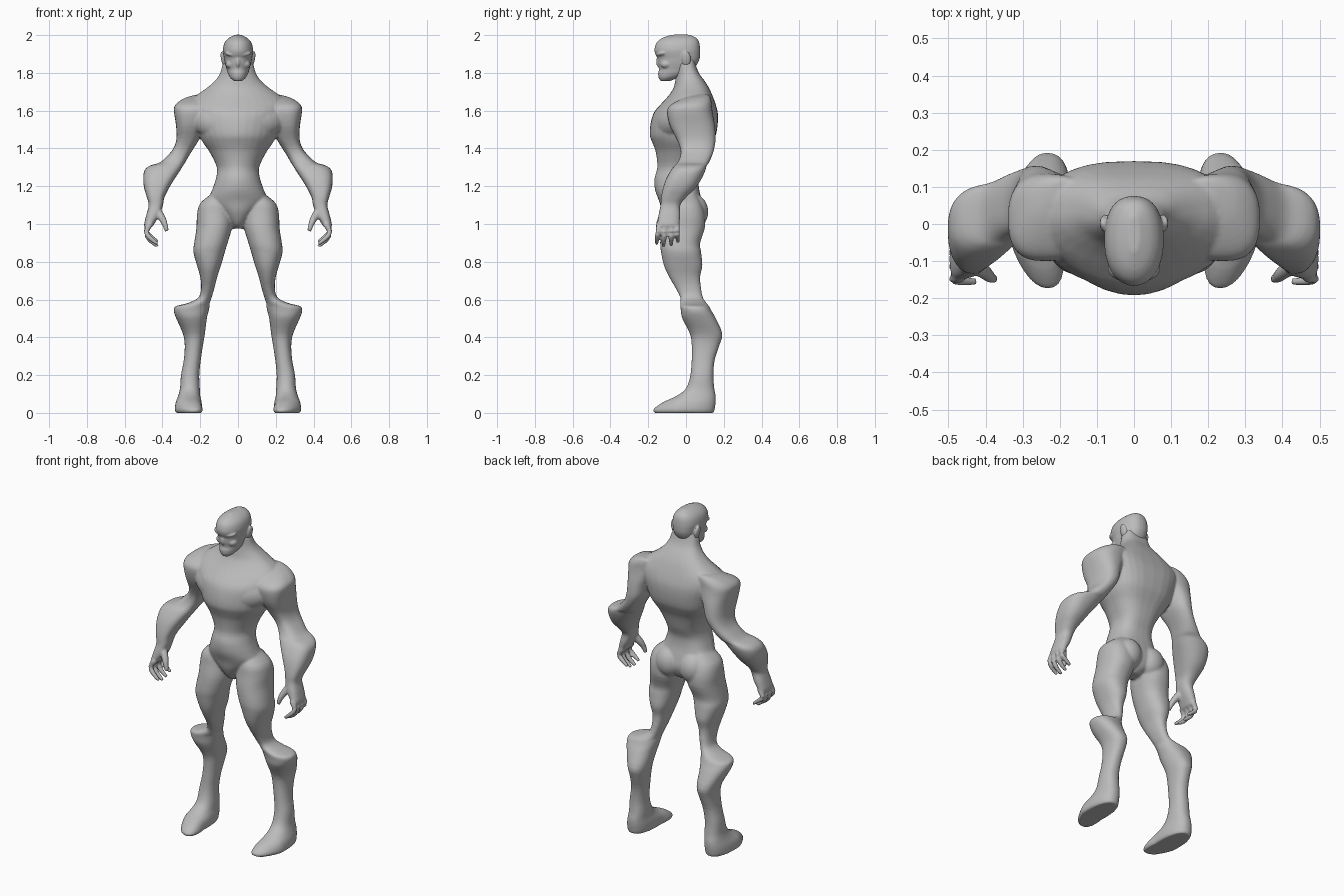
import bpy, bmesh, math
from mathutils import Vector, Matrix

grey = bpy.data.materials.new("plain_grey")
grey.diffuse_color = (0.5, 0.5, 0.5, 1)


def spline(rows, steps):
    """Catmull-Rom through rows of numbers."""
    out = []
    for i in range(len(rows) - 1):
        p0, p1, p2, p3 = (rows[max(i - 1, 0)], rows[i], rows[i + 1],
                          rows[min(i + 2, len(rows) - 1)])
        for k in range(steps):
            t = k / steps
            out.append([0.5 * (2 * b + (c - a) * t + (2 * a - 5 * b + 4 * c - d) * t * t
                               + (3 * b - a - 3 * c + d) * t ** 3)
                        for a, b, c, d in zip(p0, p1, p2, p3)])
    return out + [list(rows[-1])]


def skin(bm, rings):
    """Bridge rings of points and cap both ends."""
    vs = [[bm.verts.new(p) for p in r] for r in rings]
    n = len(vs[0])
    faces = [bm.faces.new(vs[0][::-1]), bm.faces.new(vs[-1])]
    for a, b in zip(vs, vs[1:]):
        for i in range(n):
            j = (i + 1) % n
            faces.append(bm.faces.new((a[i], a[j], b[j], b[i])))
    bmesh.ops.recalc_face_normals(bm, faces=faces)


def loft(bm, rows, side=1, front=2.2, back=2.2, toe_in=0, n=32, steps=3):
    """Level sections: z, x from, x to, y front, y back."""
    rings = []
    for z, x0, x1, y0, y1 in spline(rows, steps):
        ring = []
        for i in range(n):
            a = 2 * math.pi * i / n
            c, s = math.cos(a), math.sin(a)
            e = 2 / (back if s > 0 else front)
            x = (x0 + x1) / 2 + (x1 - x0) / 2 * math.copysign(abs(c) ** e, c)
            y = (y0 + y1) / 2 + (y1 - y0) / 2 * math.copysign(abs(s) ** e, s)
            if z < .12:
                x -= toe_in * max(0, -y - .05)
            ring.append((side * x, y, z))
        rings.append(ring)
    skin(bm, rings)


def tube(bm, rows, side=1, n=12):
    """Round tube along points: x, y, z, radius."""
    pts = spline(rows, 3)
    rings = []
    for i, (x, y, z, r) in enumerate(pts):
        d = Vector(pts[min(i + 1, len(pts) - 1)][:3]) - Vector(pts[max(i - 1, 0)][:3])
        q = d.to_track_quat('Z', 'Y')
        rings.append([Vector((x, y, z)) + q @ Vector((r * math.cos(2 * math.pi * k / n),
                      r * math.sin(2 * math.pi * k / n), 0)) for k in range(n)])
    skin(bm, [[(side * p.x, p.y, p.z) for p in r] for r in rings])


def blob(bm, centre, size, side=1, tilt=0, turn=0):
    c = Vector((centre[0] * side, centre[1], centre[2]))
    m = (Matrix.Translation(c) @ Matrix.Rotation(turn * side, 4, 'Z')
         @ Matrix.Rotation(tilt * side, 4, 'Y') @ Matrix.Diagonal((*size, 1)))
    bmesh.ops.create_uvsphere(bm, u_segments=24, v_segments=14, radius=1, matrix=m)


def finish(bm, name, voxel, passes):
    """Fuse overlapping volumes into one smooth skin."""
    me = bpy.data.meshes.new(name)
    bm.to_mesh(me)
    bm.free()
    me.materials.append(grey)
    ob = bpy.data.objects.new(name, me)
    bpy.context.collection.objects.link(ob)
    r = ob.modifiers.new("fuse", 'REMESH')
    r.mode, r.voxel_size, r.use_smooth_shade = 'VOXEL', voxel, True
    s = ob.modifiers.new("soften", 'SMOOTH')
    s.factor, s.iterations = 0.5, passes


body = bmesh.new()

# Torso and neck
torso = [(.975, .03, -.05, .03), (1.0, .045, -.09, .07), (1.06, .10, -.125, .095),
         (1.12, .155, -.142, .085), (1.18, .137, -.164, .07), (1.24, .117, -.167, .068),
         (1.30, .112, -.152, .09), (1.38, .15, -.16, .115), (1.43, .185, -.178, .14),
         (1.47, .205, -.192, .158), (1.53, .225, -.188, .168), (1.59, .25, -.170, .168),
         (1.64, .26, -.128, .155), (1.68, .222, -.092, .14), (1.72, .165, -.066, .122),
         (1.76, .12, -.057, .097), (1.80, .094, -.052, .068), (1.85, .08, -.05, .05),
         (1.89, .06, -.04, .045)]
loft(body, [(z, -w, w, a, b) for z, w, a, b in torso], front=1.9, back=2.8)

arm = [(1.685, .15, .22, .06, .12), (1.67, .13, .275, .0, .13), (1.645, .13, .318, -.06, .135),
       (1.62, .13, .338, -.092, .137), (1.585, .14, .338, -.10, .142), (1.52, .18, .328, -.085, .153),
       (1.45, .205, .326, -.05, .157),
       (1.40, .235, .342, -.03, .15), (1.36, .26, .375, -.03, .138), (1.325, .28, .415, -.045, .122),
       (1.31, .29, .465, -.06, .11), (1.285, .305, .495, -.08, .103), (1.24, .335, .502, -.105, .083),
       (1.19, .365, .497, -.122, .05), (1.14, .39, .482, -.132, .0), (1.10, .397, .473, -.135, -.03),
       (1.05, .415, .485, -.145, -.03), (1.0, .443, .497, -.15, -.035), (.985, .452, .495, -.147, -.042)]
leg = [(1.16, .06, .14, -.08, .05), (1.11, .04, .2, -.11, .08), (1.05, .03, .217, -.12, .10),
       (.98, .032, .22, -.132, .10), (.9, .055, .232, -.137, .075), (.85, .07, .236, -.132, .08),
       (.78, .09, .217, -.117, .087), (.72, .11, .2, -.09, .075), (.66, .125, .195, -.055, .08),
       (.61, .14, .21, -.03, .09), (.58, .15, .27, -.03, .11), (.565, .15, .33, -.03, .122),
       (.54, .155, .34, -.027, .135), (.5, .165, .327, -.02, .158), (.42, .175, .292, .02, .192),
       (.36, .185, .282, .03, .178), (.28, .197, .287, .03, .152), (.2, .205, .302, .023, .145),
       (.13, .202, .307, 0, .15), (.09, .2, .317, -.05, .157), (.055, .192, .33, -.125, .157),
       (.018, .19, .335, -.174, .152), (0, .196, .328, -.168, .147)]

for side in (1, -1):
    # Arms, legs, and the larger muscle masses
    loft(body, arm, side, 2.8, 2.3)
    loft(body, leg, side, 2.2, 2.3, toe_in=.25)
    blob(body, (.115, -.085, 1.535), (.15, .068, .085), side, -.2, .4)   # chest
    blob(body, (.08, .045, 1.065), (.08, .073, .09), side)               # buttock
    # Curled fingers
    for y, spread, drop in ((-.142, -.014, .012), (-.109, -.01, 0),
                            (-.077, -.002, .004), (-.048, .004, .022)):
        tube(body, [(.465, y, 1.0, .0165), (.486, y + spread * .4, .958, .0145),
                    (.466, y + spread * .8, .915 + drop, .0135),
                    (.425, y + spread, .882 + drop, .0095)], side)
    # Thumb
    tube(body, [(.43, -.11, 1.07, .024), (.402, -.13, 1.03, .02),
                (.388, -.143, 1.0, .016), (.376, -.15, .962, .011)], side)
finish(body, "body", .007, 4)

# Head with brow, eye hollows, nose, jaw and ears
head = bmesh.new()
skull = [(1.757, .022, -.135, -.085), (1.775, .042, -.145, -.04), (1.80, .055, -.148, .02),
         (1.818, .060, -.143, .04), (1.85, .069, -.150, .062), (1.878, .074, -.152, .073),
         (1.90, .078, -.163, .075), (1.925, .08, -.167, .075), (1.96, .071, -.156, .070),
         (1.985, .049, -.125, .055), (2.002, .015, -.075, .02)]
loft(head, [(z, -w, w, a, b) for z, w, a, b in skull], front=2.1, back=2.4)
blob(head, (0, -.143, 1.858), (.012, .016, .028))
for side in (1, -1):
    blob(head, (.078, .002, 1.873), (.012, .024, .042), side, .2)
    blob(head, (.034, -.128, 1.898), (.04, .026, .012), side, -.2, .35)
    blob(head, (.04, -.105, 1.845), (.026, .03, .022), side)
finish(head, "head", .005, 4)
